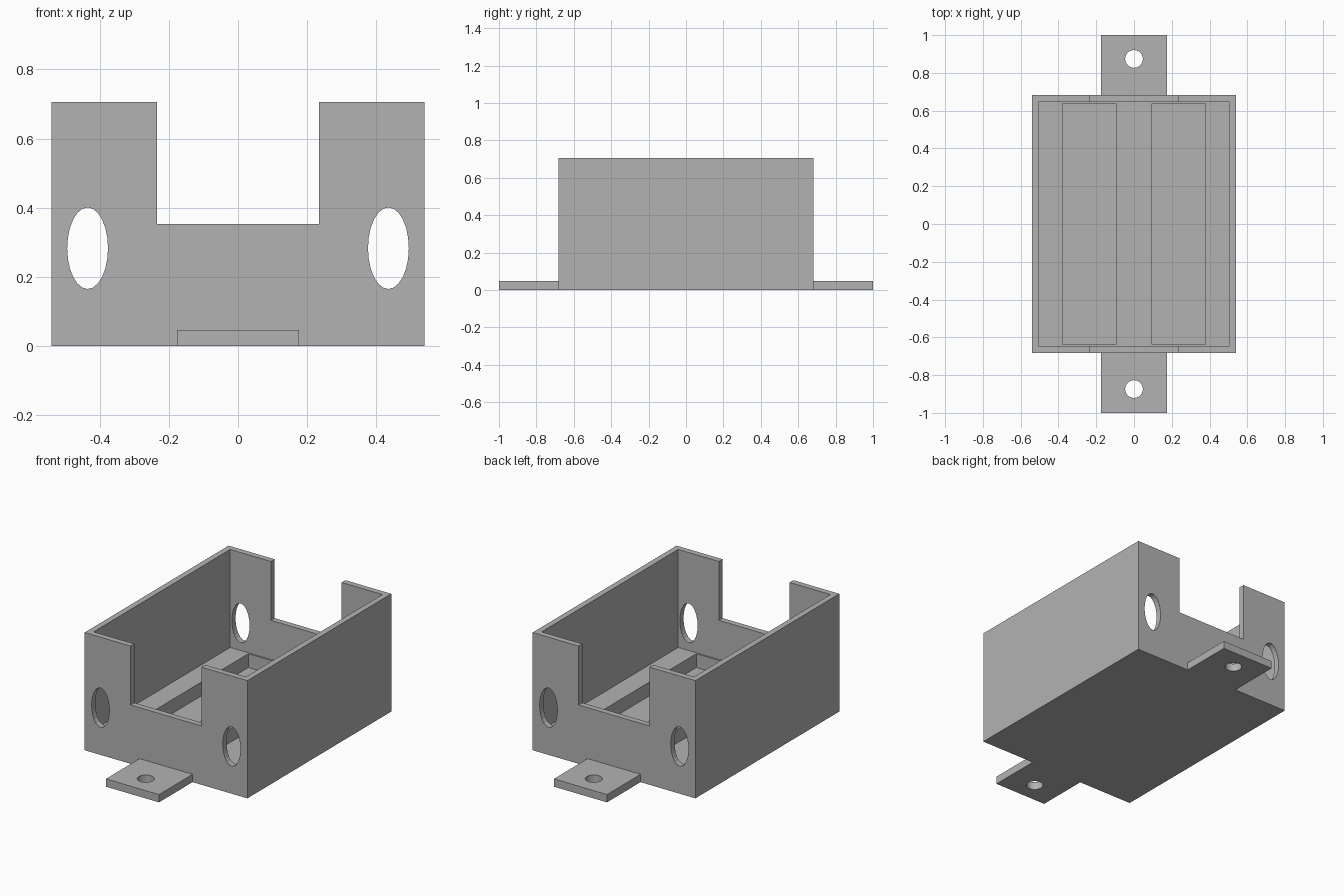
import bpy

cube = bpy.data.objects.get("Cube")
if cube:
    bpy.data.objects.remove(cube, do_unlink=True)

# Main dimensions
HX, HY, H = 0.54, 0.682, 0.706      # half width, half length, height
WALL = 0.035
FLOOR = 0.118
TAB_W, TAB_H = 0.176, 0.047         # half width, thickness

grey = bpy.data.materials.new("plain grey")
grey.use_nodes = True
colour = (0.45, 0.45, 0.45, 1)
grey.diffuse_color = colour
grey.node_tree.nodes["Principled BSDF"].inputs["Base Color"].default_value = colour


def box(name, x0, x1, y0, y1, z0, z1):
    bpy.ops.mesh.primitive_cube_add(
        size=1, location=((x0 + x1) / 2, (y0 + y1) / 2, (z0 + z1) / 2))
    ob = bpy.context.object
    ob.name = name
    ob.scale = (x1 - x0, y1 - y0, z1 - z0)
    bpy.ops.object.transform_apply(location=True, rotation=False, scale=True)
    ob.data.materials.append(grey)
    return ob


def rod(name, location, rx, ry, depth, rotation=(0, 0, 0)):
    bpy.ops.mesh.primitive_cylinder_add(
        vertices=24, radius=1, depth=depth, location=location, rotation=rotation)
    ob = bpy.context.object
    ob.name = name
    ob.scale = (rx, ry, 1)
    bpy.ops.object.transform_apply(location=True, rotation=True, scale=True)
    ob.data.materials.append(grey)
    return ob


def cut(target, cutter):
    cutter.hide_render = True
    bpy.context.view_layer.objects.active = target
    mod = target.modifiers.new("cut", "BOOLEAN")
    mod.operation = "DIFFERENCE"
    mod.solver = "EXACT"
    mod.object = cutter
    bpy.ops.object.modifier_apply(modifier=mod.name)
    bpy.data.objects.remove(cutter, do_unlink=True)


# Open tray with walls and thick floor
tray = box("tray", -HX, HX, -HY, HY, 0, H)
ix, iy = HX - WALL, HY - WALL
cut(tray, box("cavity", -ix, ix, -iy, iy, FLOOR, 1))

# Wide notch through both end walls
cut(tray, box("notch", -0.235, 0.235, -1, 1, H / 2, 1))

for s in (-1, 1):
    # Long pocket sunk in the floor
    a, b = sorted((s * 0.094, s * 0.378))
    cut(tray, box("pocket", a, b, -0.637, 0.637, WALL, 0.2))
    # Tall oval holes through the end walls
    cut(tray, rod("oval", (s * 0.435, 0, 0.283), 0.059, 0.118, 3,
                  (1.5707963, 0, 0)))

# Mounting tabs at each end, each with a screw hole
for s, name in ((-1, "front_tab"), (1, "back_tab")):
    a, b = sorted((s * HY, s))
    tab = box(name, -TAB_W, TAB_W, a, b, 0, TAB_H)
    cut(tab, rod("screw_hole", (0, s * 0.874, 0), 0.047, 0.047, 0.3))
